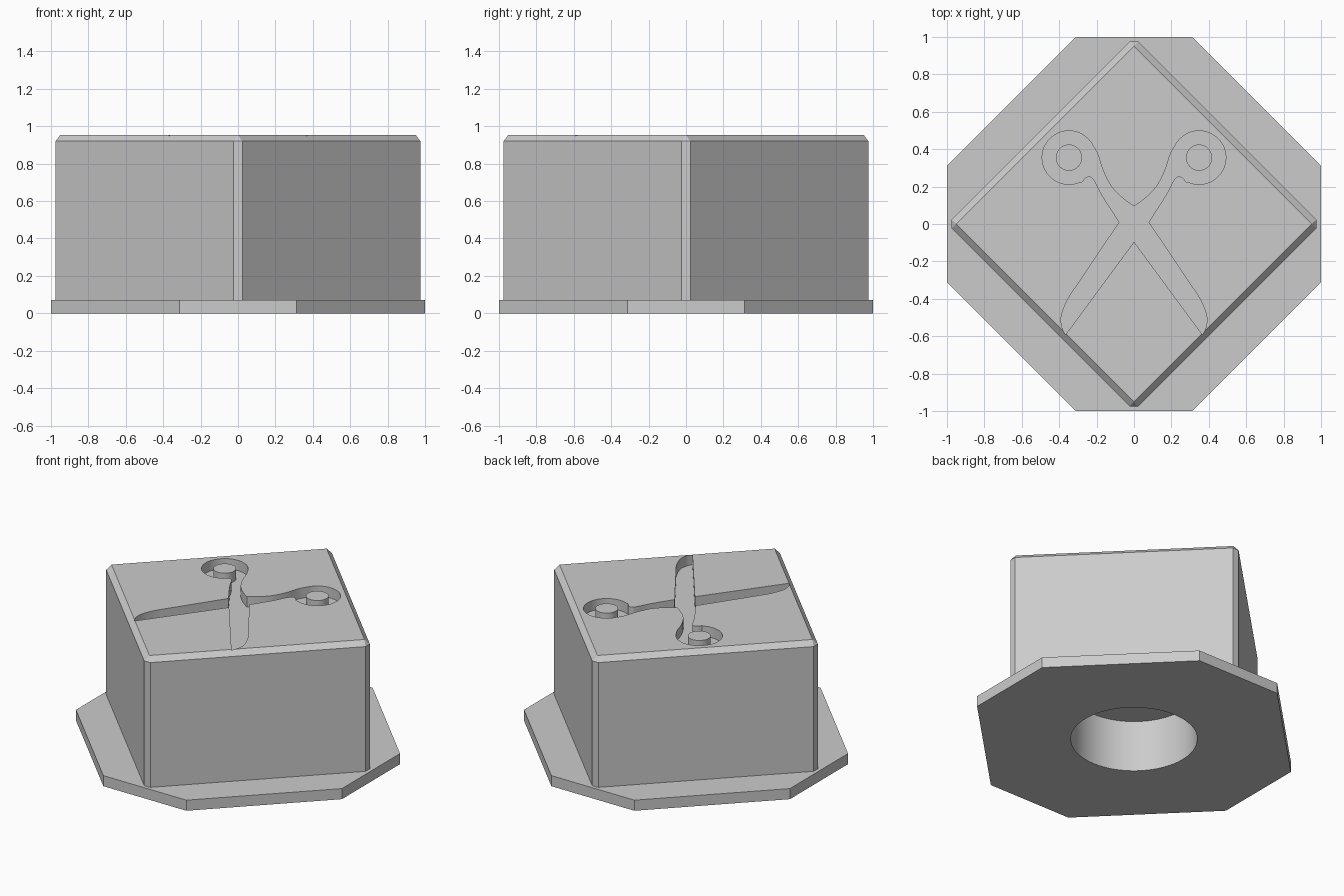
import bpy, bmesh, math
from mathutils import Vector

if "Cube" in bpy.data.objects:
    bpy.data.objects.remove(bpy.data.objects["Cube"])

TOP = 0.953      # top of the block
GROOVE = 0.07    # engraving depth

grey = bpy.data.materials.new("plain grey")
grey.diffuse_color = (0.6, 0.6, 0.6, 1)
grey.use_nodes = True
grey.node_tree.nodes["Principled BSDF"].inputs["Base Color"].default_value = grey.diffuse_color


def finish(name, bm):
    bmesh.ops.recalc_face_normals(bm, faces=bm.faces)
    me = bpy.data.meshes.new(name)
    bm.to_mesh(me)
    bm.free()
    me.materials.append(grey)
    ob = bpy.data.objects.new(name, me)
    bpy.context.collection.objects.link(ob)
    return ob


def prism(name, pts, z0, z1):
    bm = bmesh.new()
    lo = [bm.verts.new((x, y, z0)) for x, y in pts]
    hi = [bm.verts.new((x, y, z1)) for x, y in pts]
    bm.faces.new(lo)
    bm.faces.new(hi)
    n = len(pts)
    for i in range(n):
        j = (i + 1) % n
        bm.faces.new((lo[i], lo[j], hi[j], hi[i]))
    return finish(name, bm)


def circle(cx, cy, r, n, a0=0.0, a1=360.0):
    full = abs(a1 - a0) >= 360
    steps = n if full else n - 1
    return [(cx + r * math.cos(math.radians(a0 + (a1 - a0) * i / steps)),
             cy + r * math.sin(math.radians(a0 + (a1 - a0) * i / steps)))
            for i in range(n)]


def smooth_path(pts, steps=6):
    """Catmull-Rom curve through the points."""
    p = [Vector(q) for q in [pts[0]] + pts + [pts[-1]]]
    out = []
    for a, b, c, d in zip(p, p[1:], p[2:], p[3:]):
        for i in range(steps):
            t = i / steps
            q = 0.5 * (2 * b + (c - a) * t + (2 * a - 5 * b + 4 * c - d) * t * t
                       + (3 * b - a - 3 * c + d) * t ** 3)
            out.append((q.x, q.y))
    return out + [pts[-1]]


def combine(target, other, operation):
    mod = target.modifiers.new(operation.lower(), 'BOOLEAN')
    mod.operation = operation
    mod.solver = 'EXACT'
    mod.object = other
    bpy.context.view_layer.objects.active = target
    bpy.ops.object.modifier_apply(modifier=mod.name)
    bpy.data.objects.remove(other)


# Square block turned 45 degrees, with chamfered upright and top edges
bm = bmesh.new()
s, c = 0.975, 0.023
ring = [(s, -c), (s, c), (c, s), (-c, s), (-s, c), (-s, -c), (-c, -s), (c, -s)]
low = [bm.verts.new((x, y, 0.03)) for x, y in ring]
mid = [bm.verts.new((x, y, 0.92)) for x, y in ring]
t = 0.951
top = [bm.verts.new((x, y, TOP)) for x, y in ((t, 0), (0, t), (-t, 0), (0, -t))]
bm.faces.new(low)
bm.faces.new(top)
for i in range(8):
    j = (i + 1) % 8
    bm.faces.new((low[i], low[j], mid[j], mid[i]))
for k in range(4):
    a, b, d = mid[2 * k], mid[2 * k + 1], mid[(2 * k + 2) % 8]
    bm.faces.new((a, b, top[k]))
    bm.faces.new((b, d, top[(k + 1) % 4], top[k]))
block = finish("block", bm)

# Eight-sided base plate joined to the block
e = 0.312
plate = prism("base_plate", [(1, -e), (1, e), (e, 1), (-e, 1),
                             (-1, e), (-1, -e), (-e, -1), (e, -1)], 0, 0.072)
combine(block, plate, 'UNION')

# Round socket in the underside
combine(block, prism("socket_cutter", circle(0, 0, 0.39, 96), -0.1, 0.35), 'DIFFERENCE')

# Engraved scissors: right half outline, then its mirror image
RX, RY, RR = 0.348, 0.355, 0.143
half = smooth_path([(0, 0.095), (0.06, 0.138), (0.12, 0.2), (0.165, 0.285),
                    (0.195, 0.375), (0.232, 0.439)])
half += circle(RX, RY, RR, 40, 140, -114)
half += smooth_path([(0.278, 0.225), (0.255, 0.25), (0.23, 0.252), (0.208, 0.225),
                     (0.165, 0.145), (0.078, 0.01)])
half += smooth_path([(0.31, -0.335), (0.355, -0.405), (0.388, -0.49),
                     (0.385, -0.55), (0.366, -0.592)])
half += [(0, -0.095)]
outline = half + [(-x, y) for x, y in reversed(half[1:-1])]
combine(block, prism("scissors_cutter", outline, TOP - GROOVE, TOP + 0.1), 'DIFFERENCE')

# Round posts inside the scissor handles
posts = [prism(n, circle(x, RY, 0.07, 48), TOP - GROOVE, TOP)
         for n, x in (("left_handle_post", -RX), ("right_handle_post", RX))]

# Smooth curved walls, sharp edges kept
for ob in [block] + posts:
    bpy.ops.object.select_all(action='DESELECT')
    ob.select_set(True)
    bpy.context.view_layer.objects.active = ob
    bpy.ops.object.shade_smooth_by_angle(angle=math.radians(25))
